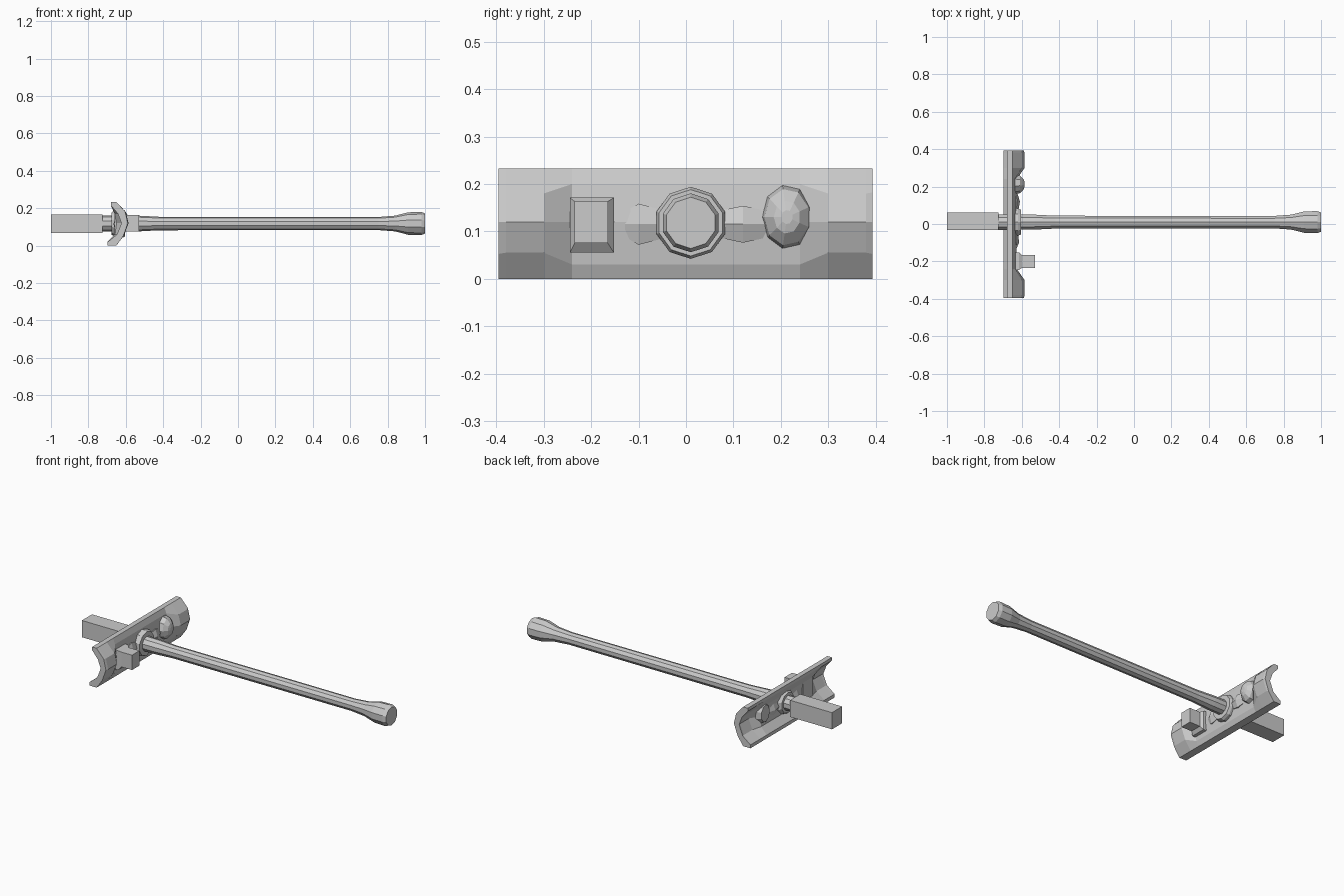
import bpy, bmesh, math

if "Cube" in bpy.data.objects:
    bpy.data.objects.remove(bpy.data.objects["Cube"])

CY, CZ = 0.01, 0.118   # axis of the rod


def make(name, rings, cap=True):
    """Skin a list of equal-length closed rings into a flat-shaded mesh."""
    bm = bmesh.new()
    vs = [[bm.verts.new(p) for p in r] for r in rings]
    n = len(rings[0])
    for a, b in zip(vs, vs[1:]):
        for i in range(n):
            j = (i + 1) % n
            bm.faces.new((a[i], a[j], b[j], b[i]))
    if cap:
        bm.faces.new(vs[0])
        bm.faces.new(vs[-1])
    bmesh.ops.recalc_face_normals(bm, faces=bm.faces)
    me = bpy.data.meshes.new(name)
    bm.to_mesh(me)
    bm.free()
    ob = bpy.data.objects.new(name, me)
    bpy.context.collection.objects.link(ob)
    return ob


def disc(x, r, n=10, y=CY, z=CZ, sz=1.0):
    return [(x, y + r * math.cos(2 * math.pi * (i + .5) / n),
             z + r * sz * math.sin(2 * math.pi * (i + .5) / n)) for i in range(n)]


def rect(x, y0, y1, z0, z1):
    return [(x, y0, z0), (x, y1, z0), (x, y1, z1), (x, y0, z1)]


# long rod with flared end knob
make("rod", [disc(x, r) for x, r in [
    (-0.74, .043), (-0.62, .043), (-0.53, .042), (-0.42, .036), (0.75, .035),
    (0.84, .042), (0.91, .060), (0.98, .062), (1.0, .054)]])

# square block behind the plate
make("square_tail", [rect(-1.0, -.033, .062, .067, .166),
                     rect(-0.725, -.033, .062, .067, .166)])

# crescent plate: full section at both ends, thin in the middle
end = [(-.65, 0), (-.61, .055), (-.585, .12), (-.60, .18), (-.65, .233),
       (-.68, .233), (-.68, .215), (-.64, .17), (-.62, .12), (-.645, .06),
       (-.697, .02), (-.697, 0)]
mid = [(-.65, 0), (-.638, .03), (-.627, .12), (-.638, .20), (-.65, .233),
       (-.68, .233), (-.68, .215), (-.66, .17), (-.652, .12), (-.66, .06),
       (-.697, .02), (-.697, 0)]


def section(y, t):
    return [(a[0] + (b[0] - a[0]) * t, y, a[1] + (b[1] - a[1]) * t)
            for a, b in zip(mid, end)]


make("crescent_plate", [section(y, t) for y, t in [
    (-.395, .9), (-.38, 1), (-.30, 1), (-.24, 0), (.24, 0), (.30, 1), (.38, 1), (.393, .9)]])

# collar around the rod
make("collar", [disc(x, r) for x, r in [
    (-.675, .06), (-.65, .076), (-.62, .076), (-.605, .070), (-.605, .04)]])

# square peg with a slightly wider foot
make("peg", [rect(-.66, -.245, -.152, .055, .171), rect(-.615, -.245, -.152, .055, .171),
             rect(-.60, -.235, -.165, .075, .163), rect(-.53, -.235, -.165, .075, .163)])

# rounded boss
make("boss", [disc(x, r, 9, .213, .13, 1.25) for x, r in [
    (-.67, .04), (-.64, .055), (-.61, .048), (-.59, .028), (-.585, .012)]])


# relief ridges either side of the collar
def ridge(name, stations):
    make(name, [[(-.64 + d * math.cos(k * math.pi / 3), y,
                  .115 + h * math.sin(k * math.pi / 3)) for k in range(6)]
                for y, h, d in stations])


ridge("ridge_near", [(-.145, .02, .005), (-.10, .05, .026), (-.05, .035, .02)])
ridge("ridge_far", [(.06, .03, .02), (.12, .045, .03), (.18, .03, .012)])
